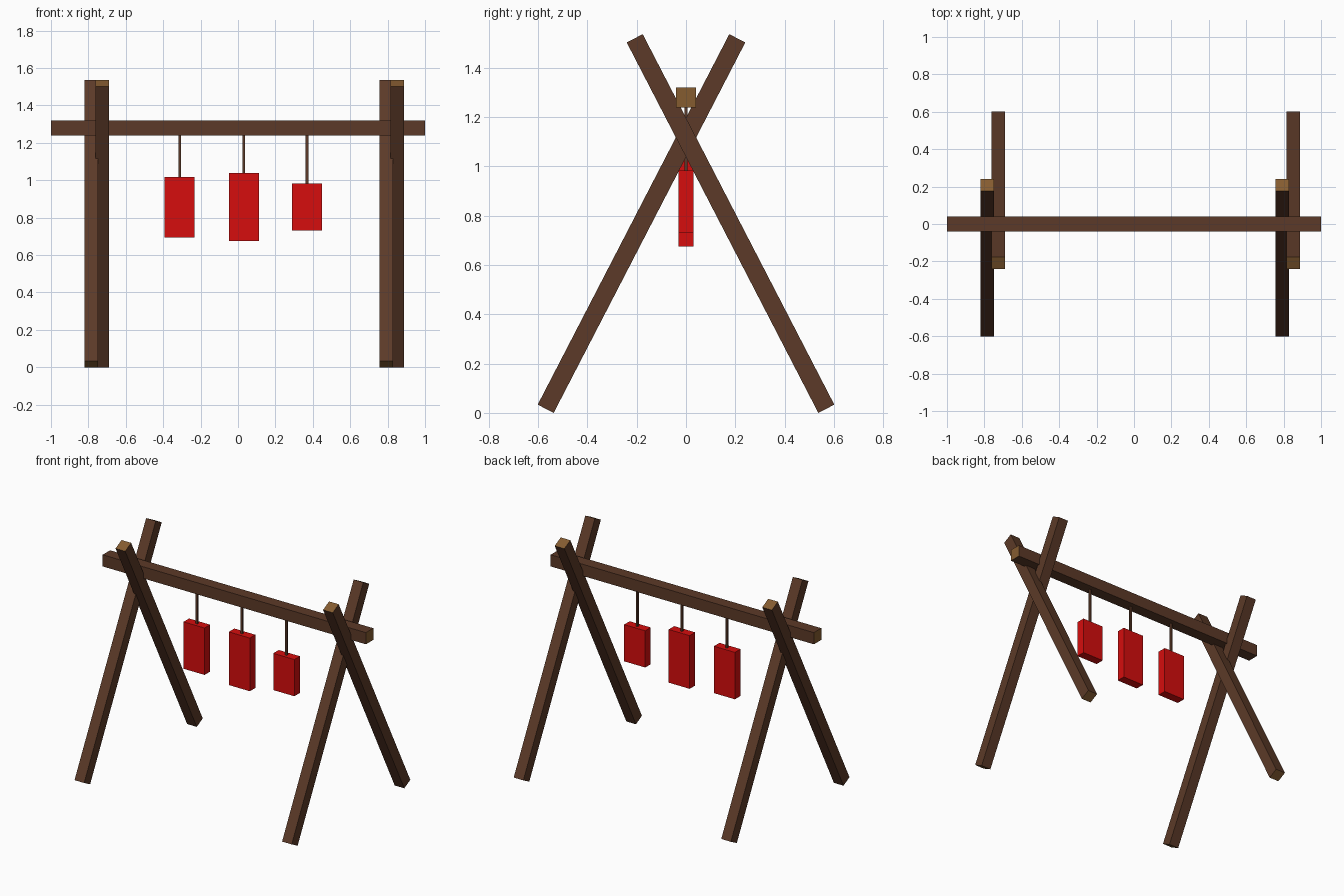
import bpy, math
from mathutils import Matrix, Vector

if "Cube" in bpy.data.objects:
    bpy.data.objects.remove(bpy.data.objects["Cube"])


def mat(name, rgb):
    m = bpy.data.materials.new(name)
    m.diffuse_color = (*rgb, 1)
    m.use_nodes = True
    m.node_tree.nodes["Principled BSDF"].inputs["Base Color"].default_value = m.diffuse_color
    return m


bark = mat("dark wood", (0.107, 0.042, 0.021))
cut = mat("cut wood", (0.235, 0.107, 0.03))
red = mat("red", (0.67, 0.004, 0.004))


def box(name, centre, size, mats, end_axis=None, tilt=0.0):
    """Box tilted about x; faces across end_axis take the second material."""
    bpy.ops.mesh.primitive_cube_add(size=1)
    ob = bpy.context.object
    ob.name = name
    ob.data.transform(Matrix.Diagonal((*size, 1)))
    for m in mats:
        ob.data.materials.append(m)
    if end_axis is not None:
        for p in ob.data.polygons:
            p.material_index = int(abs(p.normal[end_axis]) > 0.9)
    ob.data.transform(Matrix.Translation(Vector(centre)) @ Matrix.Rotation(tilt, 4, 'X'))
    return ob


# Crossbeam with pale sawn ends
box("crossbeam", (0, 0, 1.279), (2, 0.08, 0.08), (bark, cut), 0)

# Crossed leg pairs: each post leans the opposite way to its neighbour
y0, z0, y1, z1 = -0.569, 0.0167, 0.208, 1.519
length = math.hypot(y1 - y0, z1 - z0)
lean = math.atan2(y1 - y0, z1 - z0)
for side, x in (("left", -0.755), ("right", 0.822)):
    for end, s in (("front", 1), ("back", -1)):
        box(f"{side}_{end}_leg", (x - s * 0.0295, s * (y0 + y1) / 2, (z0 + z1) / 2),
            (0.073, 0.073, length), (bark, cut), 2, -s * lean)

# Hanging slabs on cords
for i, (x, cx, low, high) in enumerate(((-0.313, -0.311, 0.695, 1.017),
                                        (0.031, 0.031, 0.675, 1.04),
                                        (0.369, 0.369, 0.731, 0.983)), 1):
    box(f"hanging_slab_{i}", (x, 0, (low + high) / 2), (0.16, 0.06, high - low), (red,))
    box(f"cord_{i}", (cx, 0, (high + 1.25) / 2), (0.014, 0.014, 1.25 - high), (bark,))
